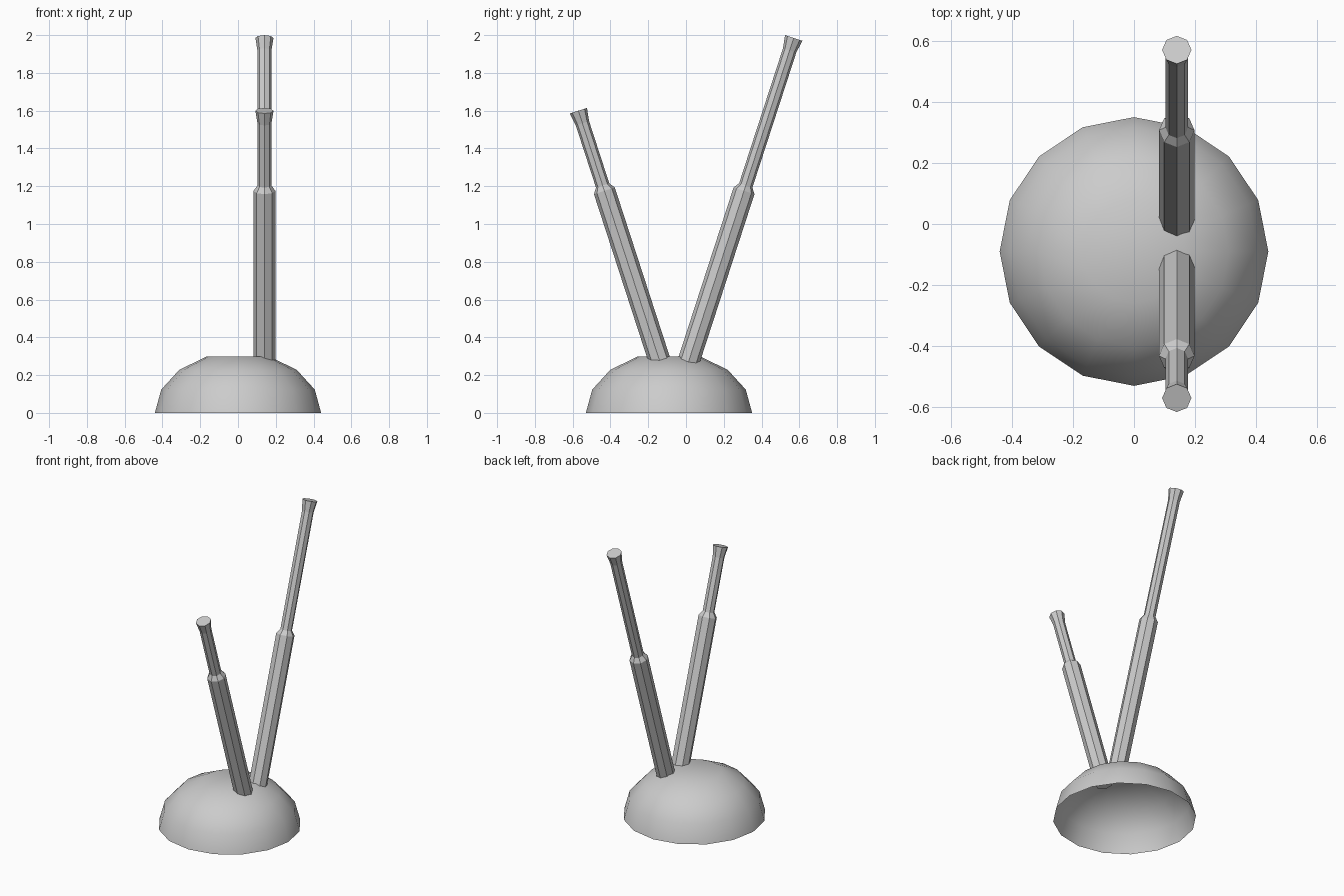
import bpy, bmesh, math
from mathutils import Matrix

if "Cube" in bpy.data.objects:
    bpy.data.objects.remove(bpy.data.objects["Cube"])


def lathe(name, profile, sides, cap_start, cap_end, matrix, smooth=False):
    """Spin (radius, height) rings around local z and place the result."""
    bm = bmesh.new()
    rings = []
    for r, z in profile:
        rings.append([bm.verts.new((r * math.cos(2 * math.pi * i / sides),
                                    r * math.sin(2 * math.pi * i / sides), z))
                      for i in range(sides)])
    for a, b in zip(rings, rings[1:]):
        for i in range(sides):
            j = (i + 1) % sides
            bm.faces.new((a[i], a[j], b[j], b[i]))
    if cap_start:
        bm.faces.new(rings[0][::-1])
    if cap_end:
        bm.faces.new(rings[-1])
    bm.transform(matrix)
    for f in bm.faces:
        f.smooth = smooth
    mesh = bpy.data.meshes.new(name)
    bm.to_mesh(mesh)
    bm.free()
    obj = bpy.data.objects.new(name, mesh)
    bpy.context.collection.objects.link(obj)
    return obj


# Hollow low-poly dome base, flat on top and open underneath
dome = [(0.44 * math.cos(a), 0.322 * math.sin(a))
        for a in (math.radians(22.5 * k) for k in range(4))]
lathe("dome_base", dome, 16, False, True,
      Matrix.Translation((0, -0.09, 0)), smooth=True)


# Telescopic rods: thick sleeve, shoulder, thin section, flared tip
def rod(name, base_y, tilt, length):
    profile = [(0.058, 0), (0.058, 1.01), (0.037, 1.04),
               (0.037, length - 0.07), (0.048, length)]
    place = (Matrix.Translation((0.14, base_y, 0.215))
             @ Matrix.Rotation(math.radians(tilt), 4, 'X'))
    lathe(name, profile, 8, True, True, place)


rod("long_antenna_rod", -0.005, -18, 1.861)
rod("short_antenna_rod", -0.12, 18, 1.456)
